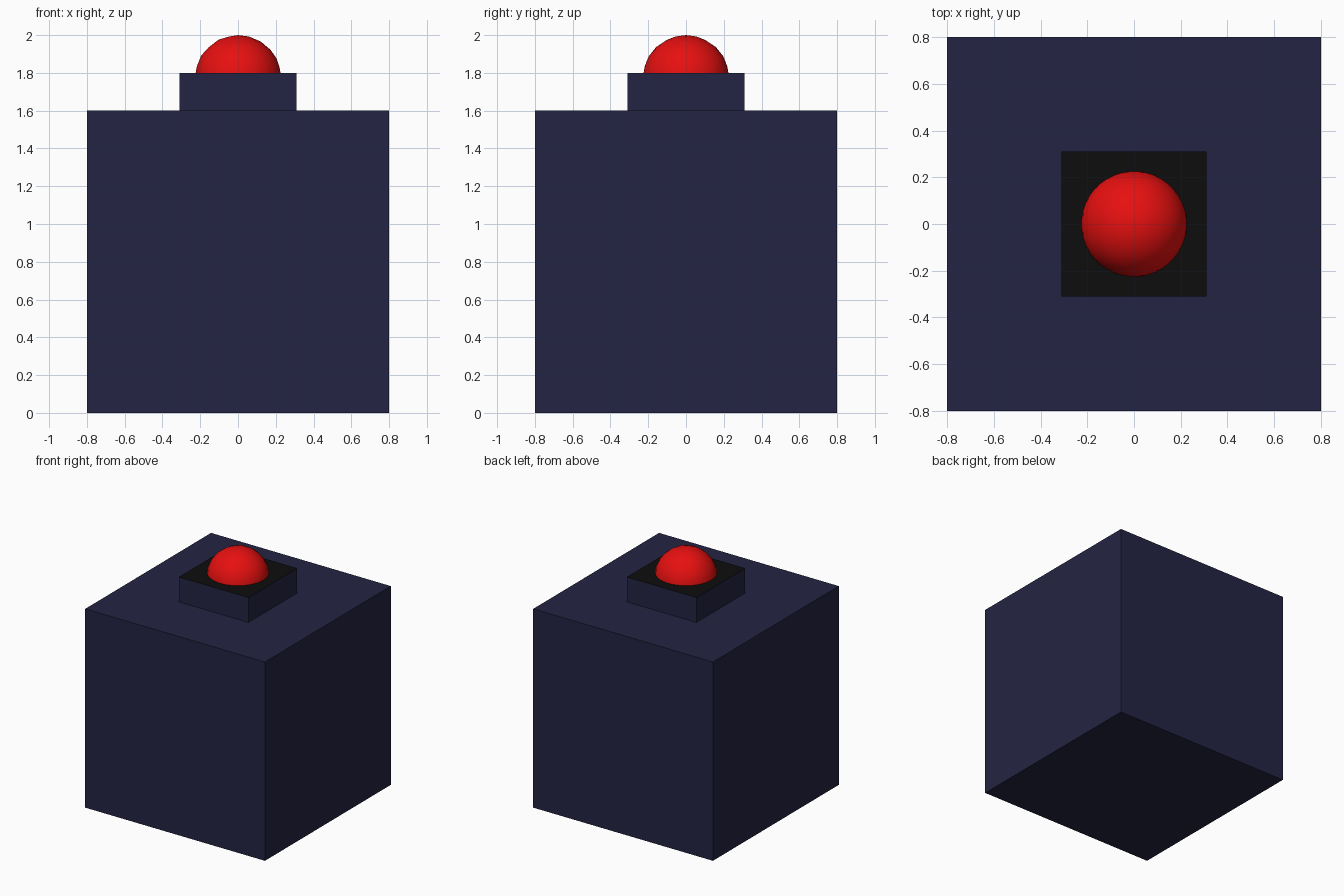
import bpy
import bmesh
from mathutils import Matrix

if "Cube" in bpy.data.objects:
    bpy.data.objects.remove(bpy.data.objects["Cube"])


def material(name, rgb):
    m = bpy.data.materials.new(name)
    m.diffuse_color = (*rgb, 1.0)
    m.use_nodes = True
    m.node_tree.nodes["Principled BSDF"].inputs["Base Color"].default_value = m.diffuse_color
    return m


navy = material("dark navy", (0.0176, 0.0176, 0.056))
black = material("black", (0.004, 0.004, 0.004))
red = material("bright red", (0.8, 0.005, 0.005))


def finish(name, bm, mats):
    mesh = bpy.data.meshes.new(name)
    bm.to_mesh(mesh)
    bm.free()
    for m in mats:
        mesh.materials.append(m)
    obj = bpy.data.objects.new(name, mesh)
    bpy.context.collection.objects.link(obj)
    return obj


def box(name, width, z0, z1, mats):
    bm = bmesh.new()
    bmesh.ops.create_cube(bm, size=1.0)
    bmesh.ops.scale(bm, vec=(width, width, z1 - z0), verts=bm.verts)
    bmesh.ops.translate(bm, vec=(0, 0, (z0 + z1) / 2), verts=bm.verts)
    bm.normal_update()
    # upward face takes the last material
    for f in bm.faces:
        f.material_index = len(mats) - 1 if f.normal.z > 0.5 else 0
    return finish(name, bm, mats)


# Large base cube and small button housing with a black top
box("base_block", 1.6, 0.0, 1.6, [navy])
box("button_housing", 0.62, 1.6, 1.8, [navy, black])

# Red dome: low sphere cut off at the housing top
bm = bmesh.new()
bmesh.ops.create_icosphere(bm, subdivisions=3, radius=0.23,
                           matrix=Matrix.Translation((0, 0, 1.77)))
bmesh.ops.bisect_plane(bm, geom=bm.verts[:] + bm.edges[:] + bm.faces[:],
                       plane_co=(0, 0, 1.8), plane_no=(0, 0, 1),
                       clear_inner=True)
for f in bm.faces:
    f.smooth = True
finish("button_dome", bm, [red])
